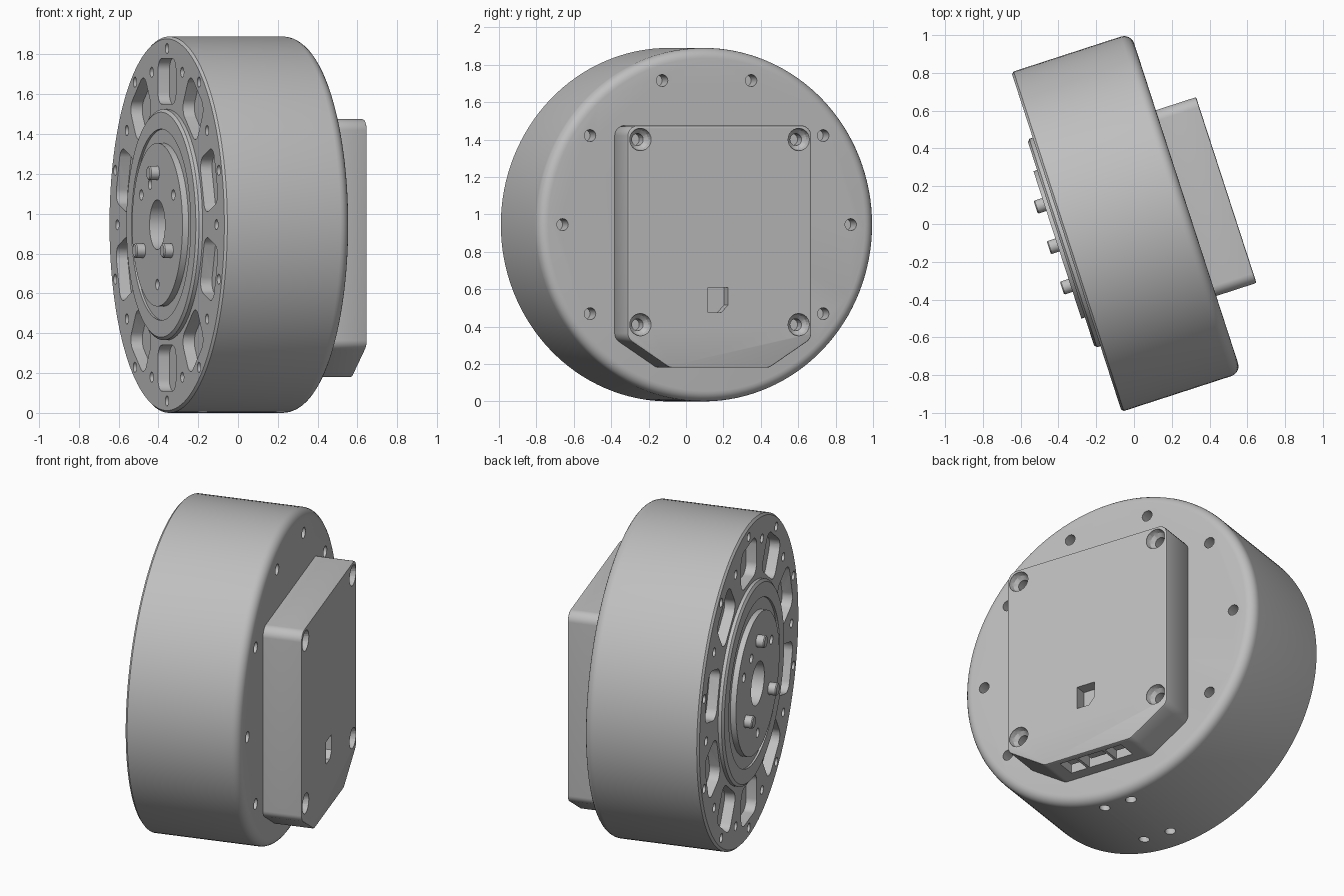
import bpy, bmesh, math
from math import sin, cos, pi, radians
from mathutils import Matrix, Vector

if "Cube" in bpy.data.objects:
    bpy.data.objects.remove(bpy.data.objects["Cube"], do_unlink=True)

# Working frame: local x is the motor axis, y across, z up
R = 0.945
POSE = Matrix.Translation((-0.006, 0.019, R)) @ Matrix.Rotation(radians(18), 4, 'Z')

grey = bpy.data.materials.new("plain grey")
grey.use_nodes = True
grey.diffuse_color = (0.52, 0.52, 0.52, 1)
grey.node_tree.nodes["Principled BSDF"].inputs["Base Color"].default_value = (0.52, 0.52, 0.52, 1)


def skin(bm, rings):
    """Close a stack of equal-length point rings into a solid."""
    loops = [[bm.verts.new(p) for p in ring] for ring in rings]
    n = len(loops[0])
    for a, b in zip(loops, loops[1:]):
        for i in range(n):
            j = (i + 1) % n
            bm.faces.new((a[i], a[j], b[j], b[i]))
    bm.faces.new(loops[0][::-1])
    bm.faces.new(loops[-1])


def lathe(bm, profile, y=0, z=0, n=24, turn=None):
    """Revolve (x, radius) points around an axis parallel to x."""
    turn = turn or Matrix()
    skin(bm, [[turn @ Vector((x, y + r * cos(2 * pi * i / n), z + r * sin(2 * pi * i / n)))
               for i in range(n)] for x, r in profile])


def prism(bm, outline, x0, x1, turn=None):
    turn = turn or Matrix()
    skin(bm, [[turn @ Vector((x, p[0], p[1])) for p in outline] for x in (x0, x1)])


def rounded(points, radius, steps=6):
    """Round each corner of a polygon with an arc-like curve."""
    out = []
    pts = [Vector(p) for p in points]
    for i, p in enumerate(pts):
        a = (pts[i - 1] - p).normalized()
        b = (pts[(i + 1) % len(pts)] - p).normalized()
        half = a.angle(b) / 2
        centre = p + (a + b).normalized() * radius / sin(half)
        start = p + a * radius / math.tan(half) - centre
        end = p + b * radius / math.tan(half) - centre
        for k in range(steps + 1):
            out.append(centre + start.lerp(end, k / steps).normalized() * radius)
    return out


def rect(y0, y1, z0, z1):
    return [(y0, z0), (y1, z0), (y1, z1), (y0, z1)]


def make(name, bm):
    bmesh.ops.recalc_face_normals(bm, faces=bm.faces)
    mesh = bpy.data.meshes.new(name)
    bm.to_mesh(mesh)
    bm.free()
    mesh.materials.append(grey)
    obj = bpy.data.objects.new(name, mesh)
    bpy.context.collection.objects.link(obj)
    obj.matrix_world = POSE
    return obj


def apply_all(obj):
    bpy.ops.object.select_all(action='DESELECT')
    obj.select_set(True)
    bpy.context.view_layer.objects.active = obj
    for m in list(obj.modifiers):
        bpy.ops.object.modifier_apply(modifier=m.name)
    bpy.ops.object.shade_smooth_by_angle(angle=radians(30))


def cut(obj, bm):
    cutter = make(obj.name + "_cutter", bm)
    cutter.hide_render = True
    m = obj.modifiers.new("cut", 'BOOLEAN')
    m.object, m.operation, m.solver = cutter, 'DIFFERENCE', 'EXACT'
    apply_all(obj)
    bpy.data.objects.remove(cutter, do_unlink=True)


# Axial stations
FRONT, BACK, HUB, PLATE, LID = -0.369, 0.296, -0.40, -0.42, 0.52

# Round housing with stepped output hub and filleted back edge
fillet = 0.055
profile = [(-0.32, 0.125), (PLATE, 0.125), (PLATE, 0.41), (-0.388, 0.41), (-0.388, 0.48),
           (HUB, 0.48), (HUB, 0.565), (-0.388, 0.58), (FRONT, 0.58),
           (FRONT, R - 0.012), (FRONT + 0.012, R)]
profile += [(BACK - fillet + fillet * sin(t * pi / 12), R - fillet + fillet * cos(t * pi / 12))
            for t in range(7)]
bm = bmesh.new()
lathe(bm, profile, n=128)
housing = make("housing", bm)

bm = bmesh.new()
window = rounded(rect(-0.145, 0.145, 0.605, 0.835), 0.06)
for k in range(10):
    # Front windows with a screw hole outside each, and one on each spoke
    prism(bm, window, FRONT - 0.1, FRONT + 0.06, Matrix.Rotation(k * pi / 5, 4, 'X'))
    for r, ang in ((0.885, pi / 10), (0.805, 0)):
        ang += k * pi / 5
        lathe(bm, [(FRONT - 0.1, 0.026), (FRONT + 0.08, 0.026)], r * cos(ang), r * sin(ang), 16)
    # Back screw holes, except the two under the cover
    if k not in (7, 8):
        ang = k * pi / 5
        lathe(bm, [(BACK - 0.1, 0.032), (BACK + 0.1, 0.032)], 0.81 * cos(ang), 0.81 * sin(ang))
# Output plate holes
for r, deg in ((0.3, 30), (0.3, 150), (0.3, 270), (0.235, 60)):
    a = radians(deg)
    lathe(bm, [(PLATE - 0.1, 0.027), (PLATE + 0.06, 0.027)], r * cos(a), r * sin(a), 16)
# Mounting holes under the housing
down = Matrix.Rotation(pi / 2, 4, 'Y')
for x in (-0.21, 0.2):
    for y in (-0.085, 0.085):
        lathe(bm, [(R - 0.08, 0.03), (R + 0.1, 0.03)], y, x, turn=down)
cut(housing, bm)

# Drive pins
for k in range(3):
    a = pi / 2 + k * 2 * pi / 3
    bm = bmesh.new()
    lathe(bm, [(PLATE + 0.01, 0.036), (-0.462, 0.036), (-0.468, 0.031)],
          0.26 * cos(a), 0.26 * sin(a))
    apply_all(make("drive_pin_%d" % (k + 1), bm))

# Electronics cover with chamfered lower corners
bottom, top, side = 0.18 - R, 1.475 - R, 0.517
bm = bmesh.new()
prism(bm, rounded([(-0.28, bottom), (0.28, bottom), (side, 0.335 - R), (side, top),
                   (-side, top), (-side, 0.335 - R)], 0.055), BACK - 0.03, LID)
cover = make("electronics_cover", bm)
bevel = cover.modifiers.new("edge", 'BEVEL')
bevel.width, bevel.segments, bevel.angle_limit = 0.008, 2, radians(70)
apply_all(cover)

bm = bmesh.new()
# Countersunk screw holes
for y in (-0.445, 0.445):
    for z in (0.41 - R, 1.4 - R):
        lathe(bm, [(LID - 0.12, 0.032), (LID - 0.05, 0.032), (LID - 0.03, 0.052),
                   (LID - 0.005, 0.06), (LID + 0.1, 0.06)], y, z)
# Back socket with one clipped corner
z0, z1 = 0.475 - R, 0.61 - R
prism(bm, [(-0.065, z0), (0.01, z0), (0.047, z0 + 0.04), (0.047, z1), (-0.065, z1)],
      LID - 0.07, LID + 0.1)
# Connector openings along the lower edge
ports = ((-0.147, 0.052), (0, 0.08), (0.147, 0.052))
for y, w in ports:
    prism(bm, rect(y - w, y + w, 0.365, 0.485), -bottom - 0.1, -bottom + 0.1, down)
cut(cover, bm)

# Connector cores
for i, (y, w) in enumerate(ports):
    bm = bmesh.new()
    prism(bm, rect(y - w * 0.6, y + w * 0.6, 0.40, 0.45), -bottom - 0.11, -bottom - 0.03, down)
    make("connector_core_%d" % (i + 1), bm)
